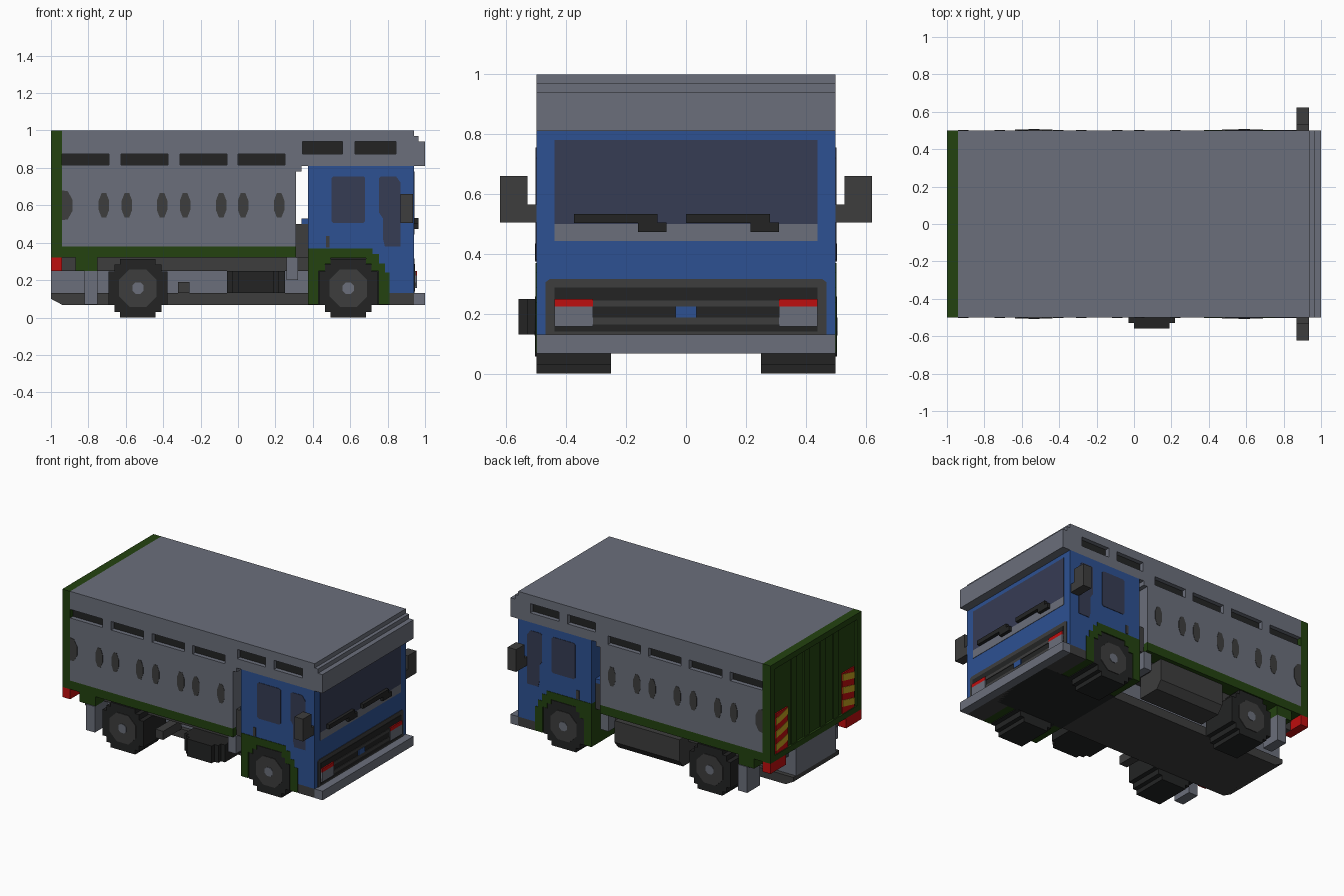
import bpy, bmesh, math
from mathutils import Vector

cube = bpy.data.objects.get("Cube")
if cube:
    bpy.data.objects.remove(cube)


def material(name, rgb):
    lin = [(c / 255 / 12.92 if c < 11 else ((c / 255 + 0.055) / 1.055) ** 2.4) for c in rgb] + [1]
    m = bpy.data.materials.new(name)
    m.use_nodes = True
    m.diffuse_color = lin
    m.node_tree.nodes["Principled BSDF"].inputs["Base Color"].default_value = lin
    return m


GREY = material("body grey", (107, 111, 123))
BLUE = material("cab blue", (45, 81, 146))
GREEN = material("dark green", (35, 66, 16))
BLACK = material("rubber black", (35, 36, 36))
DARK = material("dark grey", (61, 61, 61))
GLASS = material("tinted glass", (54, 60, 84))
RED = material("lamp red", (190, 14, 14))
YELLOW = material("warning yellow", (196, 160, 30))


def build(name, pieces, mirror=False):
    """Each piece is (outline, start, end, axis, material); mirror copies it across y."""
    bm, mats = bmesh.new(), []
    for pts, a, b, axis, mat in pieces:
        if mat not in mats:
            mats.append(mat)
        for s in ((1, -1) if mirror else (1,)):
            if axis == "y":      # outline in x, z
                v = [bm.verts.new((p, s * a, q)) for p, q in pts]
                d = Vector((0, s * (b - a), 0))
            else:                # outline in y, z
                v = [bm.verts.new((a, s * p, q)) for p, q in pts]
                d = Vector((b - a, 0, 0))
            f = bm.faces.new(v)
            f.material_index = mats.index(mat)
            ext = bmesh.ops.extrude_face_region(bm, geom=[f], use_keep_orig=True)["geom"]
            new = [g for g in ext if isinstance(g, bmesh.types.BMVert)]
            bmesh.ops.translate(bm, verts=new, vec=d)
            for nv in new:
                for g in nv.link_faces:
                    g.material_index = mats.index(mat)
    bmesh.ops.recalc_face_normals(bm, faces=bm.faces[:])
    me = bpy.data.meshes.new(name)
    bm.to_mesh(me)
    bm.free()
    for m in mats:
        me.materials.append(m)
    ob = bpy.data.objects.new(name, me)
    bpy.context.collection.objects.link(ob)
    return ob


def box(x0, x1, y0, y1, z0, z1, mat):
    return ([(x0, z0), (x1, z0), (x1, z1), (x0, z1)], y0, y1, "y", mat)


def stepped(cx, cz, quad):
    """Stepped round outline from the points of one quadrant."""
    q = [(a, b) for a, b in quad]
    r = q + [(-a, b) for a, b in q[::-1]]
    r += [(-a, -b) for a, b in q] + [(a, -b) for a, b in q[::-1]]
    return [(cx + a, cz + b) for a, b in r]


# Cargo body: core, side skins with slots, roof with stepped front edge
build("cargo_core", [box(-0.94, 0.31, -0.465, 0.465, 0.36, 0.99, GREY)])
build("roof", [
    box(0.31, 0.94, -0.465, 0.465, 0.81, 0.99, GREY),
    box(-0.94, 0.94, -0.5, 0.5, 0.94, 1.0, GREY),
    box(0.94, 0.965, -0.5, 0.5, 0.81, 0.97, GREY),
    box(0.965, 1.0, -0.5, 0.5, 0.81, 0.94, GREY),
    box(0.31, 0.34, -0.5, 0.5, 0.78, 0.81, GREY)])
slots = [(-0.94, -0.69), (-0.625, -0.375), (-0.31, -0.06), (0.0, 0.25)]
vents = [(0.345, 0.56), (0.625, 0.845)]
skin = [box(-0.94, 0.31, 0.46, 0.5, 0.38, 0.815, GREY),
        box(-0.94, 0.31, 0.46, 0.5, 0.875, 0.94, GREY),
        box(0.31, 0.94, 0.46, 0.5, 0.81, 0.875, GREY)]
for gaps, start, end, z0, z1 in ((slots, -0.94, 0.31, 0.815, 0.875), (vents, 0.31, 0.94, 0.875, 0.94)):
    edges = [start] + [e for g in gaps for e in g] + [end]
    for x0, x1 in zip(edges[::2], edges[1::2]):
        if x1 > x0:
            skin.append(box(x0, x1, 0.46, 0.5, z0, z1, GREY))
build("side_skins", skin, True)
build("slot_backs", [box(a, b, 0.462, 0.47, 0.815, 0.875, BLACK) for a, b in slots]
      + [box(a, b, 0.462, 0.47, 0.875, 0.94, BLACK) for a, b in vents], True)

# Oval portholes, with a half one against the rear frame
ovals = []
for cx in (-0.717, -0.594, -0.406, -0.283, -0.09, 0.027, 0.22):
    ovals.append((stepped(cx, 0.6, [(0.028, 0.025), (0.012, 0.066)]), 0.495, 0.502, "y", DARK))
ovals.append(([(-0.94, 0.52), (-0.91, 0.525), (-0.885, 0.57), (-0.885, 0.63), (-0.91, 0.675), (-0.94, 0.68)],
              0.495, 0.502, "y", DARK))
build("portholes", ovals, True)

# Green sill and rear frame with ribbed door
build("lower_sill", [box(-0.95, 0.31, -0.5, 0.5, 0.32, 0.38, GREEN)])
build("rear_frame", [
    box(-0.985, -0.94, -0.5, 0.5, 0.32, 1.0, GREEN),
    box(-1.0, -0.985, -0.5, 0.5, 0.96, 1.0, GREEN),
    box(-1.0, -0.985, -0.5, 0.5, 0.32, 0.36, GREEN),
    box(-1.0, -0.985, -0.5, -0.45, 0.36, 0.96, GREEN),
    box(-1.0, -0.985, 0.45, 0.5, 0.36, 0.96, GREEN)])
build("rear_door_ribs", [box(-0.993, -0.985, y, y + 0.06, 0.36, 0.96, GREEN) for y in (0.06, 0.2)], True)
marks = [([(0.3, 0.36), (0.43, 0.36), (0.43, 0.64), (0.3, 0.64)], -0.985, -0.994, "x", RED)]
for i in range(3):
    z = 0.38 + i * 0.09
    marks.append(([(0.3, z + 0.03), (0.43, z), (0.43, z + 0.045), (0.3, z + 0.075)], -0.993, -0.997, "x", YELLOW))
build("warning_marks", marks, True)
build("tail_lamps", [box(-1.0, -0.94, 0.33, 0.5, 0.25, 0.32, RED)], True)

# Cab shell with front wheel cut-away
build("cab_shell", [([(0.375, 0.34), (0.72, 0.34), (0.72, 0.28), (0.76, 0.28), (0.76, 0.13),
                      (0.94, 0.13), (0.94, 0.81), (0.375, 0.81)], -0.5, 0.5, "y", BLUE)])
build("wheel_arches", [([(0.375, 0.07), (0.375, 0.37), (0.72, 0.37), (0.72, 0.34), (0.755, 0.34),
                         (0.755, 0.29), (0.785, 0.29), (0.785, 0.24), (0.81, 0.24), (0.81, 0.07),
                         (0.75, 0.07), (0.75, 0.25), (0.715, 0.25), (0.715, 0.285), (0.685, 0.285),
                         (0.685, 0.318), (0.495, 0.318), (0.495, 0.285), (0.465, 0.285),
                         (0.465, 0.25), (0.43, 0.25), (0.43, 0.07)], 0.25, 0.503, "y", GREEN)], True)
build("cab_underside", [box(0.375, 0.94, -0.26, 0.26, 0.068, 0.35, BLACK),
                        box(0.81, 0.94, -0.5, 0.5, 0.068, 0.13, DARK)])
build("cab_rear_housing", [box(0.31, 0.38, -0.46, 0.46, 0.32, 0.5, DARK),
                           box(0.34, 0.38, -0.46, 0.46, 0.5, 0.53, BLUE)])
build("side_windows", [
    ([(0.5, 0.515), (0.51, 0.505), (0.67, 0.505), (0.68, 0.515), (0.68, 0.745), (0.67, 0.755),
      (0.51, 0.755), (0.5, 0.745)], 0.495, 0.503, "y", GLASS),
    ([(0.785, 0.38), (0.87, 0.38), (0.87, 0.72), (0.845, 0.755), (0.765, 0.755), (0.755, 0.745),
      (0.755, 0.56), (0.775, 0.53), (0.775, 0.42)], 0.495, 0.503, "y", GLASS)], True)
build("door_handles", [box(0.47, 0.49, 0.495, 0.505, 0.375, 0.435, DARK)], True)
build("mirrors", [box(0.87, 0.935, 0.53, 0.622, 0.505, 0.66, DARK),
                  box(0.87, 0.935, 0.495, 0.53, 0.505, 0.565, DARK)], True)

# Cab front
build("windscreen", [box(0.935, 0.943, -0.44, 0.44, 0.5, 0.78, GLASS),
                     box(0.935, 0.943, -0.44, 0.44, 0.443, 0.5, GREY)])
wipers = []
for y in (-0.375, 0.0):
    wipers += [box(0.943, 0.965, y, y + 0.28, 0.503, 0.533, BLACK),
               box(0.943, 0.965, y + 0.215, y + 0.31, 0.473, 0.505, BLACK)]
build("wipers", wipers)
build("grille", [
    ([(-0.47, 0.13), (0.47, 0.13), (0.47, 0.305), (0.455, 0.316), (-0.455, 0.316), (-0.47, 0.305)],
     0.935, 0.944, "x", DARK),
    box(0.94, 0.947, -0.44, 0.44, 0.14, 0.287, BLACK),
    box(0.945, 0.951, -0.44, 0.44, 0.225, 0.245, DARK),
    box(0.945, 0.951, -0.44, 0.44, 0.165, 0.188, DARK)])
build("grille_centre_plate", [box(0.945, 0.953, -0.035, 0.035, 0.188, 0.225, BLUE)])
build("headlamps", [box(0.94, 0.956, 0.31, 0.44, 0.158, 0.225, GREY),
                    box(0.94, 0.956, 0.31, 0.44, 0.225, 0.25, RED)], True)
build("front_bumper", [box(0.94, 1.0, -0.5, 0.5, 0.067, 0.13, GREY)])

# Wheels: stepped tyre, hub and cap on each side, plus axle
for name, cx in (("front_wheels", 0.59), ("rear_wheels", -0.535)):
    tyre = stepped(cx, 0.157, [(0.157, 0.09), (0.125, 0.09), (0.125, 0.127), (0.095, 0.127), (0.095, 0.157)])
    hub = stepped(cx, 0.157, [(0.1, 0.045), (0.045, 0.1)])
    cap = stepped(cx, 0.157, [(0.03, 0.014), (0.014, 0.03)])
    build(name, [(tyre, 0.25, 0.5, "y", BLACK), (hub, 0.49, 0.504, "y", DARK),
                 (cap, 0.5, 0.507, "y", GREY)], True)
    build(name[:-7] + "_axle", [box(cx - 0.05, cx + 0.05, -0.26, 0.26, 0.11, 0.21, DARK)])

# Chassis and underbody
build("chassis", [
    box(-0.94, 0.375, -0.4, 0.4, 0.25, 0.33, DARK),
    box(-1.0, 0.375, -0.22, 0.22, 0.13, 0.32, GREY),
    box(-0.7, 0.375, -0.25, 0.25, 0.068, 0.13, DARK)])
build("rear_tray", [([(-1.0, 0.13), (-1.0, 0.1), (-0.94, 0.068), (-0.7, 0.068), (-0.7, 0.13)],
                     -0.25, 0.25, "y", DARK)])
build("rear_supports", [box(-0.82, -0.75, 0.36, 0.5, 0.07, 0.25, GREY),
                        box(-0.87, -0.75, 0.36, 0.495, 0.25, 0.32, GREEN)], True)
build("fuel_tank", [box(-0.06, 0.25, -0.5, -0.25, 0.13, 0.25, BLACK),
                    box(-0.03, 0.22, -0.53, -0.5, 0.13, 0.25, BLACK),
                    box(0.0, 0.19, -0.56, -0.53, 0.13, 0.25, BLACK)])
build("equipment_locker", [([(0.3, 0.1), (0.46, 0.1), (0.5, 0.15), (0.5, 0.3), (0.3, 0.3)],
                            -0.3, 0.2, "x", DARK)])
build("side_brackets", [box(-0.32, -0.26, -0.45, -0.25, 0.13, 0.19, DARK),
                        box(0.26, 0.32, 0.25, 0.48, 0.2, 0.32, GREY),
                        box(0.26, 0.32, -0.48, -0.25, 0.2, 0.32, GREY)])
